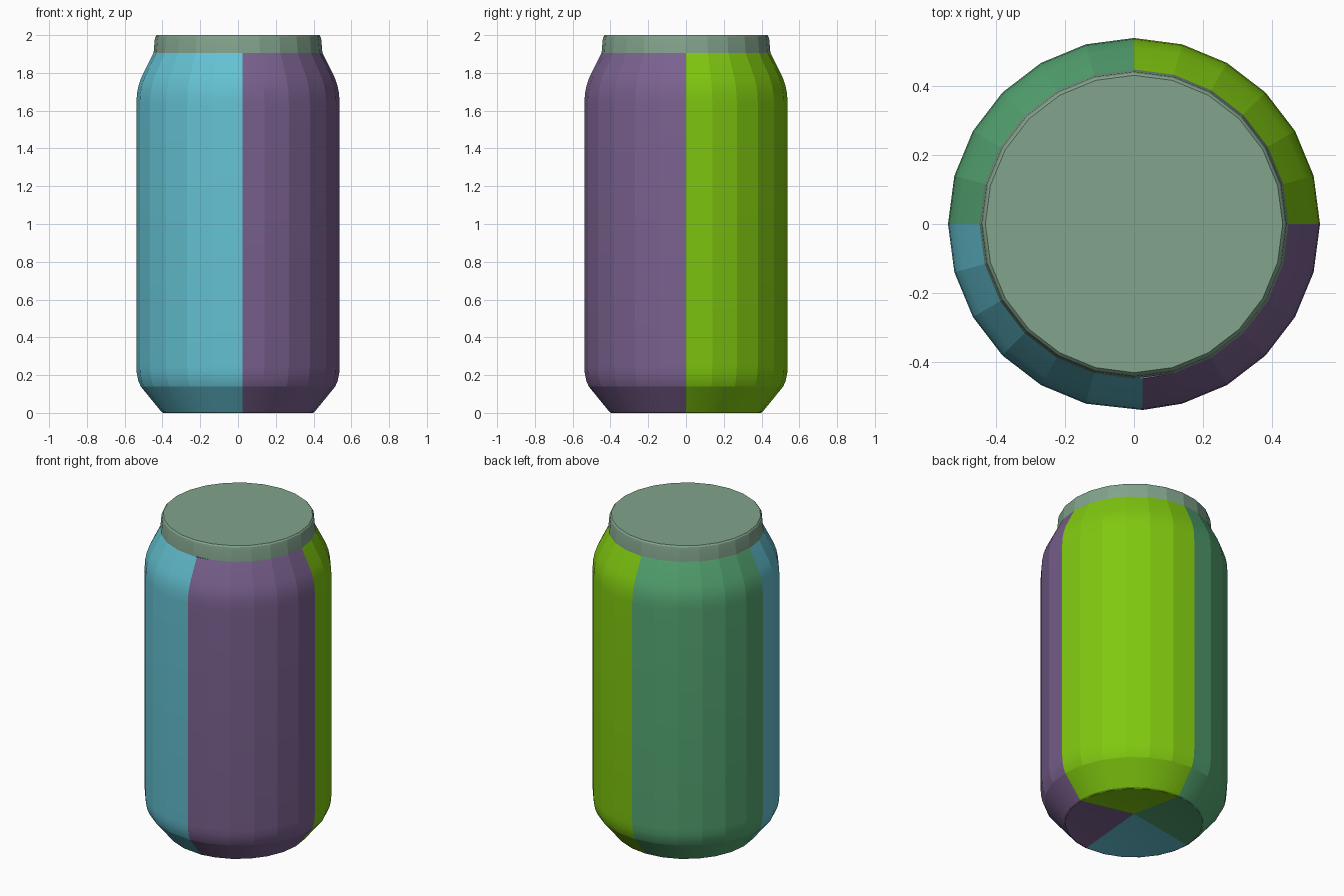
import bpy, bmesh, math

SIDES = 24
QUARTER = SIDES // 4

cube = bpy.data.objects.get("Cube")
if cube:
    bpy.data.objects.remove(cube, do_unlink=True)


def make_material(name, rgb):
    mat = bpy.data.materials.new(name)
    mat.use_nodes = True
    mat.diffuse_color = (*rgb, 1)
    mat.node_tree.nodes["Principled BSDF"].inputs["Base Color"].default_value = (*rgb, 1)
    return mat


lime = make_material("lime green", (0.216, 0.578, 0.005))
sea = make_material("sea green", (0.089, 0.376, 0.168))
blue = make_material("sky blue", (0.127, 0.533, 0.645))
purple = make_material("muted purple", (0.195, 0.12, 0.275))
sage = make_material("sage grey", (0.223, 0.366, 0.262))


def lathe(name, profile, materials, seam_shift=0.0, floor=None, cap=False):
    """Spin (radius, height) points; each quarter takes the next material."""
    bm = bmesh.new()
    rings = []
    for r, z in profile:
        ring = []
        for i in range(SIDES):
            a = math.tau * i / SIDES
            dx = seam_shift if i == 3 * QUARTER else 0
            ring.append(bm.verts.new((r * math.cos(a) + dx, r * math.sin(a), z)))
        rings.append(ring)
    center = bm.verts.new((0, 0, floor)) if floor is not None else None
    for i in range(SIDES):
        j = (i + 1) % SIDES
        faces = [bm.faces.new((lo[i], lo[j], hi[j], hi[i]))
                 for lo, hi in zip(rings, rings[1:])]
        if center:
            faces.append(bm.faces.new((center, rings[0][j], rings[0][i])))
        for f in faces:
            f.material_index = (i // QUARTER) % len(materials)
    if cap:
        bm.faces.new(rings[-1])
    mesh = bpy.data.meshes.new(name)
    bm.to_mesh(mesh)
    bm.free()
    for mat in materials:
        mesh.materials.append(mat)
    obj = bpy.data.objects.new(name, mesh)
    bpy.context.collection.objects.link(obj)
    # Smooth only the gentle curve of the profile; the side facets stay crisp
    bpy.ops.object.select_all(action='DESELECT')
    obj.select_set(True)
    bpy.context.view_layer.objects.active = obj
    bpy.ops.object.shade_smooth_by_angle(angle=math.radians(13))
    return obj


# Four-coloured can body with a recessed conical base
body_profile = [(0.395, 0.0), (0.405, 0.005), (0.515, 0.14), (0.528, 0.17),
                (0.536, 0.21), (0.538, 0.25), (0.538, 1.64), (0.535, 1.69),
                (0.526, 1.735), (0.51, 1.78), (0.447, 1.905)]
lathe("can_body", body_profile, [lime, sea, blue, purple], seam_shift=0.025, floor=0.06)

# Lid with a slightly rounded rim
lid_profile = [(0.447, 1.905), (0.441, 1.975), (0.437, 1.992), (0.43, 2.0)]
lathe("lid", lid_profile, [sage], cap=True)
